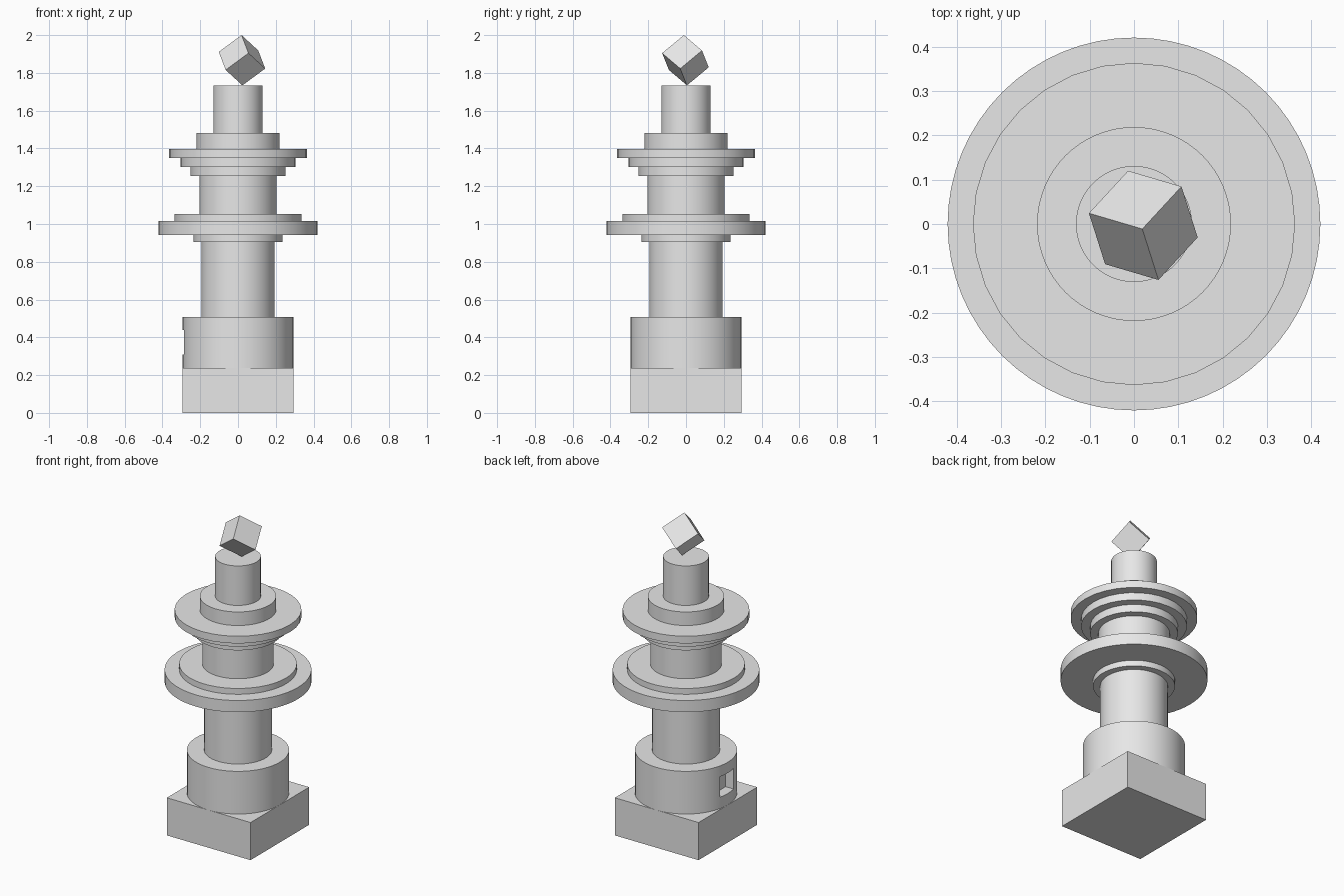
import bpy
from mathutils import Matrix, Vector

if "Cube" in bpy.data.objects:
    bpy.data.objects.remove(bpy.data.objects["Cube"], do_unlink=True)

# Single plain grey material
grey = bpy.data.materials.new("plain_grey")
grey.use_nodes = True
colour = (0.8, 0.8, 0.8, 1.0)
grey.diffuse_color = colour
grey.node_tree.nodes["Principled BSDF"].inputs["Base Color"].default_value = colour


def finish(name):
    ob = bpy.context.object
    ob.name = name
    ob.data.materials.append(grey)
    return ob


def disc(name, radius, bottom, top, sides=64):
    bpy.ops.mesh.primitive_cylinder_add(
        vertices=sides, radius=radius, depth=top - bottom,
        location=(0, 0, (bottom + top) / 2))
    ob = finish(name)
    bpy.ops.object.shade_smooth_by_angle()
    return ob


def block(name, size, location):
    bpy.ops.mesh.primitive_cube_add(size=1, location=location)
    ob = finish(name)
    ob.scale = size
    bpy.ops.object.transform_apply(location=False, rotation=False, scale=True)
    return ob


# Square plinth
block("plinth", (0.586, 0.586, 0.238), (0, 0, 0.119))

# Stacked round parts, bottom to top: name, radius, top height, sides
stack = [
    ("drum", 0.293, 0.508, 64),
    ("lower_column", 0.194, 0.905, 64),
    ("lower_collar", 0.235, 0.942, 64),
    ("wide_disc", 0.421, 1.016, 64),
    ("disc_step", 0.337, 1.053, 64),
    ("upper_column", 0.205, 1.254, 64),
    ("small_ring", 0.252, 1.302, 32),
    ("middle_ring", 0.304, 1.35, 32),
    ("large_ring", 0.364, 1.396, 32),
    ("upper_step", 0.219, 1.482, 64),
    ("top_post", 0.131, 1.732, 64),
]
height = 0.238
for name, radius, top, sides in stack:
    disc(name, radius, height, top, sides)
    height = top

# Window recess in the side of the drum
drum = bpy.data.objects["drum"]
cutter = block("window_cutter", (0.2, 0.136, 0.13), (-0.33, 0, 0.375))
cutter.hide_render = True
bpy.context.view_layer.objects.active = drum
cut = drum.modifiers.new("window", "BOOLEAN")
cut.operation = "DIFFERENCE"
cut.solver = "EXACT"
cut.object = cutter
bpy.ops.object.modifier_apply(modifier="window")
bpy.data.objects.remove(cutter, do_unlink=True)
bpy.ops.object.select_all(action="DESELECT")
drum.select_set(True)
bpy.ops.object.shade_smooth_by_angle()

# Tumbling cube balanced on one corner
edge_a = Vector((-0.122, 0.036, -0.09)).normalized()
edge_b = Vector((0.09, 0.095, -0.08))
edge_b = (edge_b - edge_a * edge_b.dot(edge_a)).normalized()
turn = Matrix((edge_a, edge_b, edge_a.cross(edge_b))).transposed()
cube = block("balanced_cube", (0.154, 0.154, 0.154), (0.021, -0.003, 1.867))
cube.rotation_euler = turn.to_euler()
